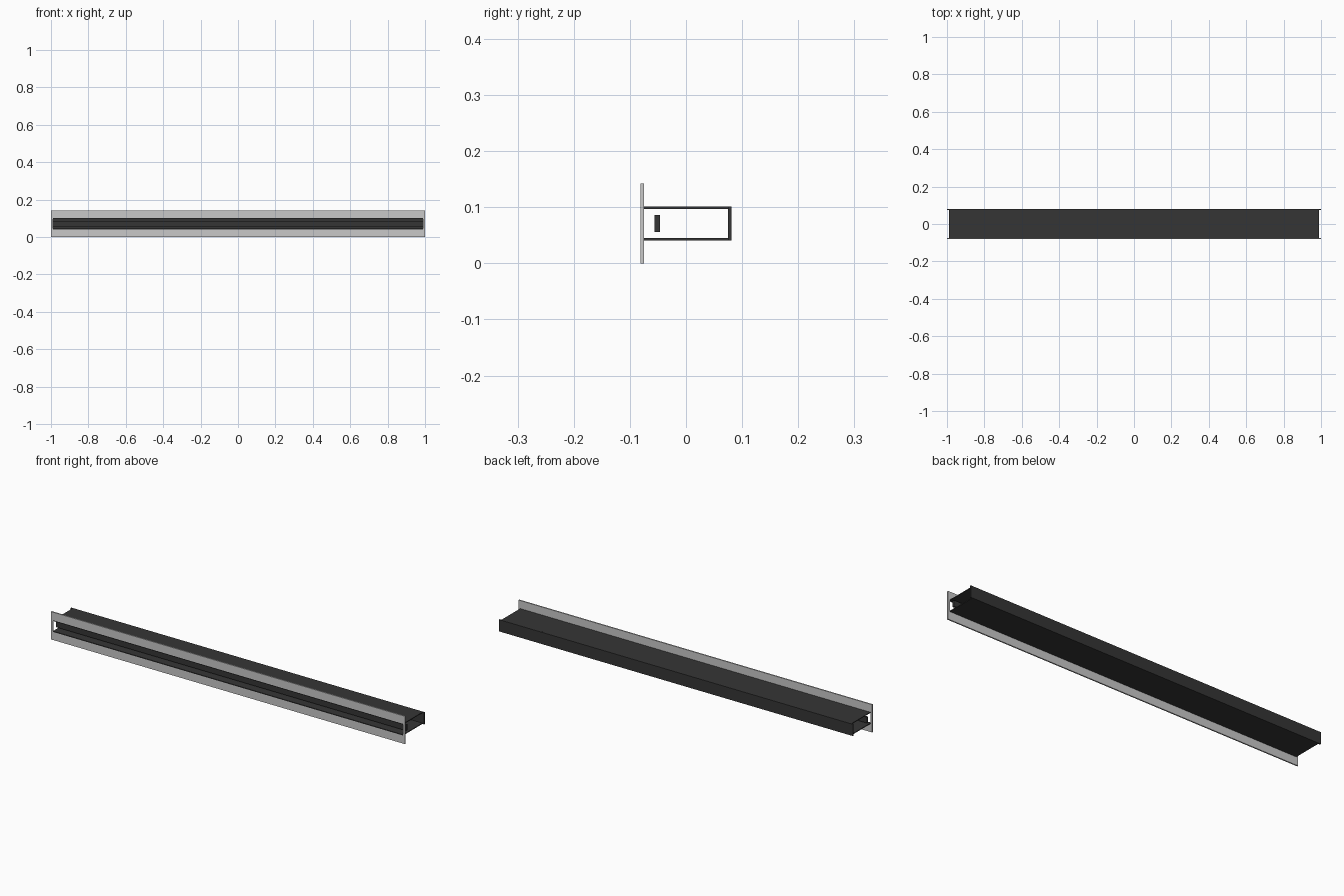
import bpy

if "Cube" in bpy.data.objects:
    bpy.data.objects.remove(bpy.data.objects["Cube"])


def material(name, v):
    m = bpy.data.materials.new(name)
    m.diffuse_color = (v, v, v, 1)
    m.use_nodes = True
    m.node_tree.nodes["Principled BSDF"].inputs["Base Color"].default_value = m.diffuse_color
    return m


light = material("light grey metal", 0.58)
dark = material("dark grey metal", 0.036)


def box(name, x, y, z, mat):
    """Box from (min, max) ranges on each axis."""
    bpy.ops.mesh.primitive_cube_add(size=1, location=[sum(r) / 2 for r in (x, y, z)])
    o = bpy.context.object
    o.name = name
    o.scale = [r[1] - r[0] for r in (x, y, z)]
    bpy.ops.object.transform_apply(location=False, rotation=False, scale=True)
    o.data.materials.append(mat)
    return o


END, IN = 1.0, 0.99          # outer and inner half lengths
Y0, Y1 = -0.081, 0.081       # front and back
FY = -0.0745                 # back of the flange
ZB, ZT, H = 0.041, 0.101, 0.142   # duct bottom, duct top, flange height
T = 0.004                    # duct plate thickness

# Front flange: upper and lower strips plus narrow end strips
box("flange_lower", (-END, END), (Y0, FY), (0, ZB), light)
box("flange_upper", (-END, END), (Y0, FY), (ZT, H), light)
for side, s in (("left", -1), ("right", 1)):
    box("flange_end_" + side, sorted((s * IN, s * END)), (Y0, FY), (ZB, ZT), light)

# Duct plates, open at both ends
box("duct_floor", (-IN, IN), (Y0, Y1 - 0.006), (ZB, ZB + T), dark)
box("duct_roof", (-IN, IN), (Y0, Y1 - 0.006), (ZT - T, ZT), dark)
box("duct_back", (-END, END), (Y1 - 0.006, Y1), (ZB, ZT), dark)

# Long blade inside the slot
box("slot_blade", (-IN, IN), (-0.056, -0.046), (0.056, 0.086), dark)
